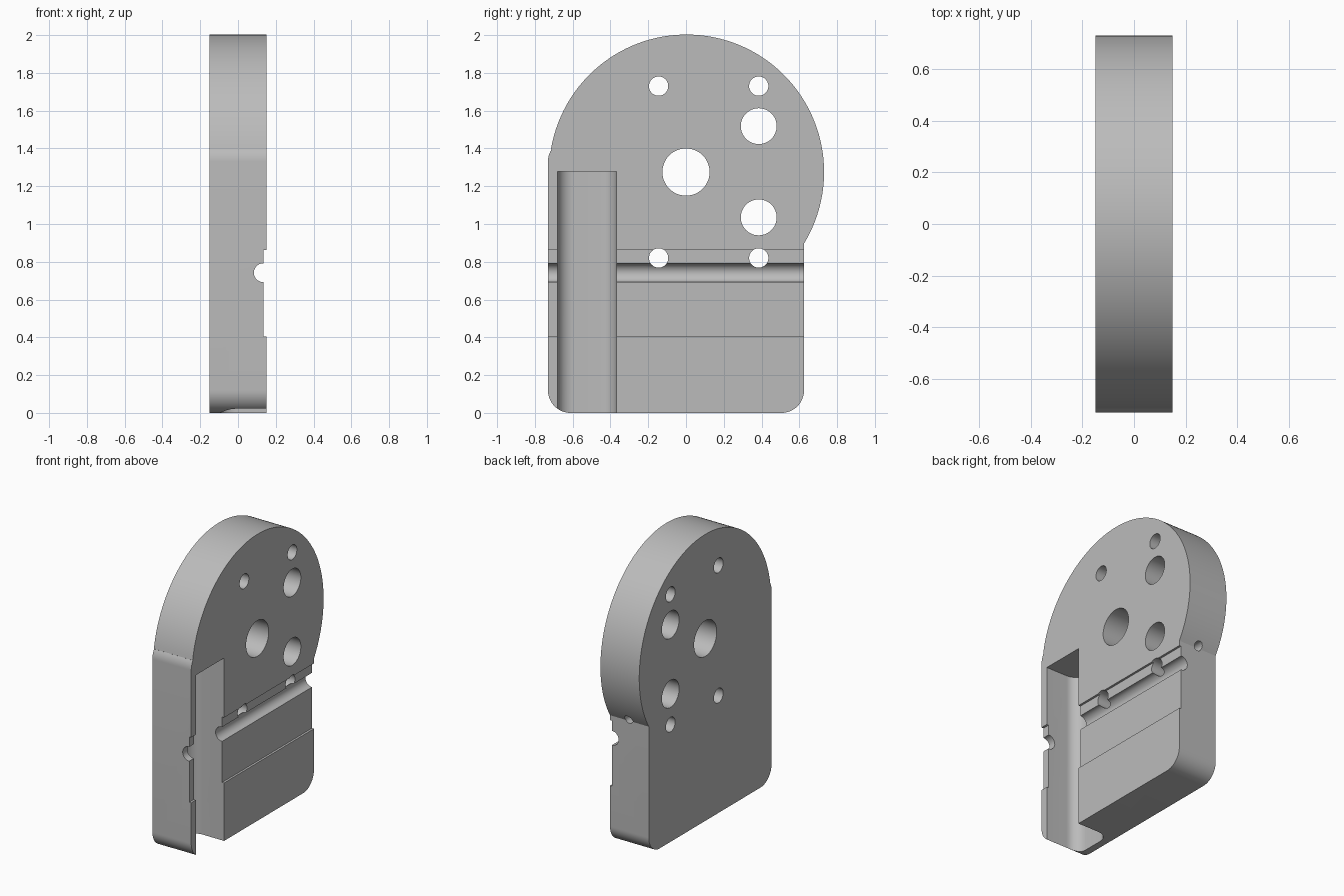
import bpy, bmesh, math
from mathutils import Vector

cube = bpy.data.objects.get("Cube")
if cube:
    bpy.data.objects.remove(cube, do_unlink=True)

HALF = 0.15                      # half thickness of the plate
CY, CZ, R = 0.003, 1.275, 0.728  # round head
LEFT, RIGHT, FIL = -0.731, 0.625, 0.12

metal = bpy.data.materials.new("plain grey metal")
metal.use_nodes = True
grey = (0.5, 0.5, 0.5, 1)
metal.diffuse_color = grey
metal.node_tree.nodes["Principled BSDF"].inputs["Base Color"].default_value = grey


def arc(cx, cy, r, a0, a1, n):
    """Points on an arc, angles in degrees."""
    return [(cx + r * math.cos(math.radians(a0 + (a1 - a0) * i / n)),
             cy + r * math.sin(math.radians(a0 + (a1 - a0) * i / n)))
            for i in range(n + 1)]


def prism(name, points, place, sweep):
    """Extrude a 2D profile: place maps it to 3D, sweep is the extrusion."""
    bm = bmesh.new()
    face = bm.faces.new([bm.verts.new(place(*p)) for p in points])
    ext = bmesh.ops.extrude_face_region(bm, geom=[face])
    moved = [g for g in ext["geom"] if isinstance(g, bmesh.types.BMVert)]
    bmesh.ops.translate(bm, vec=Vector(sweep), verts=moved)
    bmesh.ops.recalc_face_normals(bm, faces=bm.faces)
    mesh = bpy.data.meshes.new(name)
    bm.to_mesh(mesh)
    bm.free()
    mesh.materials.append(metal)
    ob = bpy.data.objects.new(name, mesh)
    bpy.context.collection.objects.link(ob)
    return ob


# Plate outline in y, z: filleted foot, round head, small shoulder
join = math.degrees(math.asin((RIGHT - CY) / R)) - 90
outline = arc(LEFT + FIL, FIL, FIL, 180, 270, 16)
outline += arc(RIGHT - FIL, FIL, FIL, 270, 360, 16)
outline += arc(CY, CZ, R, join, 170.5, 96)
outline += arc(LEFT + 0.12, 1.33, 0.12, 148, 180, 6)
plate = prism("mounting_plate", outline, lambda y, z: (-HALF, y, z), (2 * HALF, 0, 0))

cutters = []

# Through holes: y, z, radius
holes = [(0, CZ, 0.125), (0.385, 1.518, 0.095), (0.385, 1.035, 0.095)]
holes += [(y, z, 0.051) for y in (-0.145, 0.385) for z in (0.82, 1.73)]
for y, z, r in holes:
    cutters.append(prism("hole_cutter", arc(y, z, r, 0, 360, 48)[:-1],
                         lambda a, b: (-0.3, a, b), (0.6, 0, 0)))

# Shallow step and round cross groove, running along y
along_y = lambda x, z: (x, -1, z)
step = [(0.135, 0.405), (0.3, 0.405), (0.3, 0.862), (0.135, 0.862)]
cutters.append(prism("step_cutter", step, along_y, (0, 2, 0)))
groove = arc(0.134, 0.742, 0.05, 90, 270, 24) + [(0.3, 0.692), (0.3, 0.792)]
cutters.append(prism("groove_cutter", groove, along_y, (0, 2, 0)))

# Tall slot with a rounded floor, open at the foot
FLOOR, SR, S0, S1 = -0.1, 0.085, -0.68, -0.368
slot = [(0.3, S0)] + arc(FLOOR + SR, S0 + SR, SR, 270, 180, 12)
slot += arc(FLOOR + SR, S1 - SR, SR, 180, 90, 12) + [(0.3, S1)]
cutters.append(prism("slot_cutter", slot, lambda x, y: (x, y, -0.1), (0, 0, 1.378)))

# Small screw hole under the head
cutters.append(prism("screw_cutter", arc(0, 0.91, 0.03, 0, 360, 20)[:-1],
                     lambda x, z: (x, 0.56, z), (0, 0.2, 0)))

for c in cutters:
    c.hide_render = True
    mod = plate.modifiers.new(c.name, 'BOOLEAN')
    mod.operation = 'DIFFERENCE'
    mod.solver = 'EXACT'
    mod.object = c

# Bake the cuts and drop the cutters
deps = bpy.context.evaluated_depsgraph_get()
cut_mesh = bpy.data.meshes.new_from_object(plate.evaluated_get(deps))
plate.modifiers.clear()
plate.data = cut_mesh
for c in cutters:
    bpy.data.objects.remove(c, do_unlink=True)

bpy.ops.object.select_all(action='DESELECT')
plate.select_set(True)
bpy.context.view_layer.objects.active = plate
bpy.ops.object.shade_smooth_by_angle(angle=math.radians(30))
